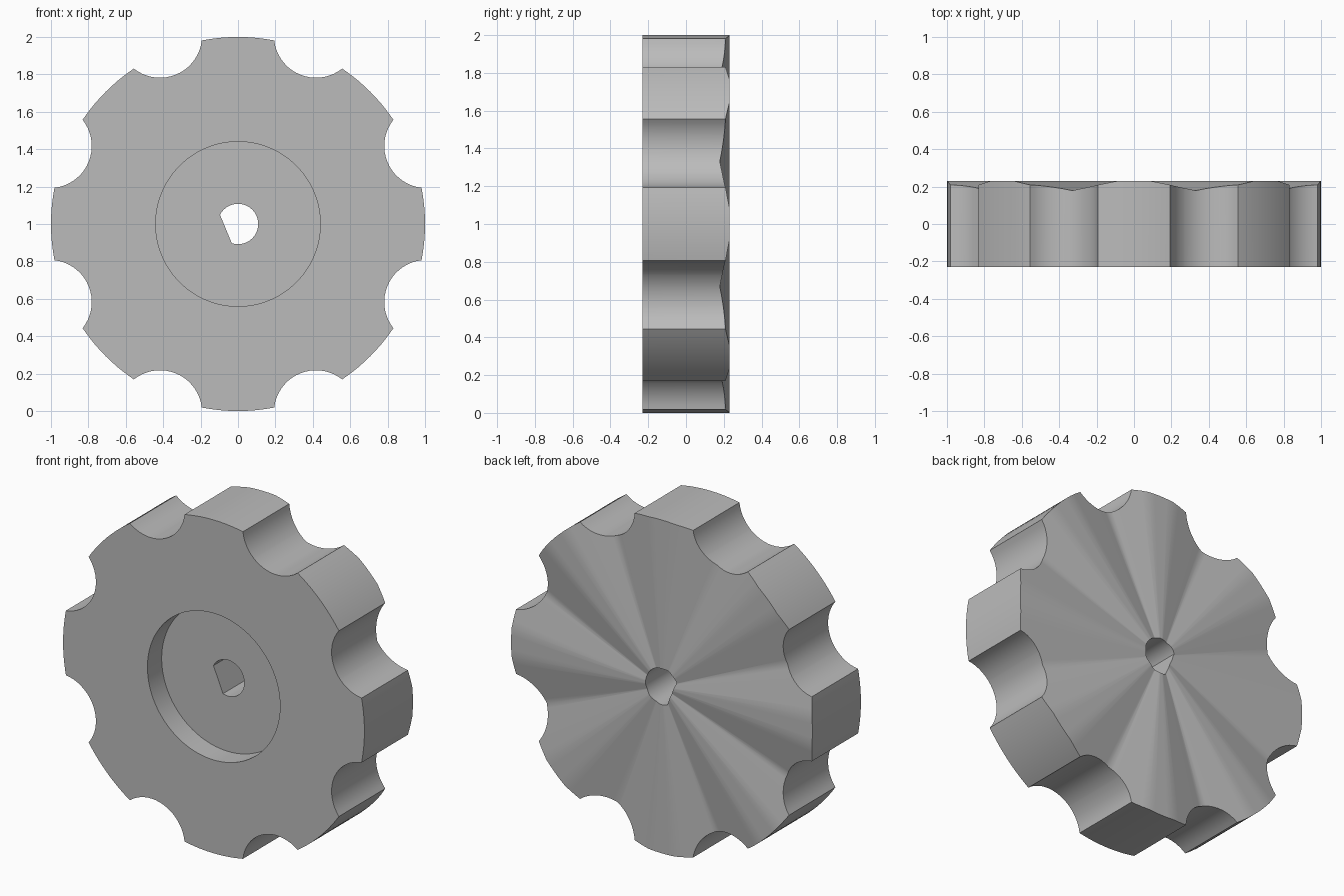
import bpy, bmesh
from math import sin, cos, acos, atan2, radians, degrees

cube = bpy.data.objects.get("Cube")
if cube:
    bpy.data.objects.remove(cube)

LOBES = 8
HALF = 0.23            # half thickness
SCALLOP_D, SCALLOP_R = 1.09, 0.225
POCKET_R, POCKET_Y = 0.44, -0.095
BORE_R, BORE_FLAT, FLAT_DIR = 0.108, 0.07, 202.5
GROOVE_DEPTH, GROOVE_HALF = 0.059, 17.5

# Angles within one sector, measured from the scallop centre line
arc_end = acos((SCALLOP_D - cos(atan2(0.1965, 0.9805))) / SCALLOP_R)
offsets = {}
STEPS = 9
for i in range(STEPS + 1):
    b = arc_end * i / STEPS
    px, py = SCALLOP_D - SCALLOP_R * cos(b), SCALLOP_R * sin(b)
    offsets[degrees(atan2(py, px))] = (px * px + py * py) ** 0.5
corner = abs(degrees(acos(BORE_FLAT / BORE_R)) - 45)
t = radians(corner)
offsets[corner] = SCALLOP_D * cos(t) - (SCALLOP_R ** 2 - (SCALLOP_D * sin(t)) ** 2) ** 0.5
for a in (13, 15, GROOVE_HALF, 20, 22.5):
    offsets[a] = 1.0

# Mirror the half sector and repeat it round the knob
samples = []
for k in range(LOBES):
    centre = 22.5 + 45 * k
    for a, r in offsets.items():
        samples.append((centre + a, a, r))
        if 0 < a < 22.5:
            samples.append((centre - a, a, r))
samples.sort()


def bore(theta):
    """Radius of the D-shaped bore in a direction."""
    c = cos(radians(theta - FLAT_DIR))
    return min(BORE_R, BORE_FLAT / c) if c > 0.01 else BORE_R


def back(r, a):
    """Height of the fluted back face."""
    return HALF - GROOVE_DEPTH * r * max(0, 1 - a / GROOVE_HALF)


# Each direction gives one closed cross-section of the knob
bm = bmesh.new()
sections = []
for theta, a, r in samples:
    h = bore(theta)
    profile = [(h, POCKET_Y), (POCKET_R, POCKET_Y), (POCKET_R, -HALF),
               (r, -HALF), (r, back(r, a)), (h, back(h, a))]
    c, s = cos(radians(theta)), sin(radians(theta))
    sections.append([bm.verts.new((p * c, y, 1 + p * s)) for p, y in profile])

for i, cur in enumerate(sections):
    nxt = sections[(i + 1) % len(sections)]
    for j in range(len(cur)):
        k = (j + 1) % len(cur)
        bm.faces.new((cur[j], cur[k], nxt[k], nxt[j]))
bmesh.ops.recalc_face_normals(bm, faces=bm.faces)

mesh = bpy.data.meshes.new("knob")
bm.to_mesh(mesh)
bm.free()
knob = bpy.data.objects.new("knob", mesh)
bpy.context.collection.objects.link(knob)

# Plain grey finish
grey = bpy.data.materials.new("grey")
grey.use_nodes = True
colour = (0.5, 0.5, 0.5, 1)
grey.diffuse_color = colour
grey.node_tree.nodes["Principled BSDF"].inputs["Base Color"].default_value = colour
mesh.materials.append(grey)

bpy.ops.object.select_all(action='DESELECT')
knob.select_set(True)
bpy.context.view_layer.objects.active = knob
bpy.ops.object.shade_smooth_by_angle(angle=radians(30))
